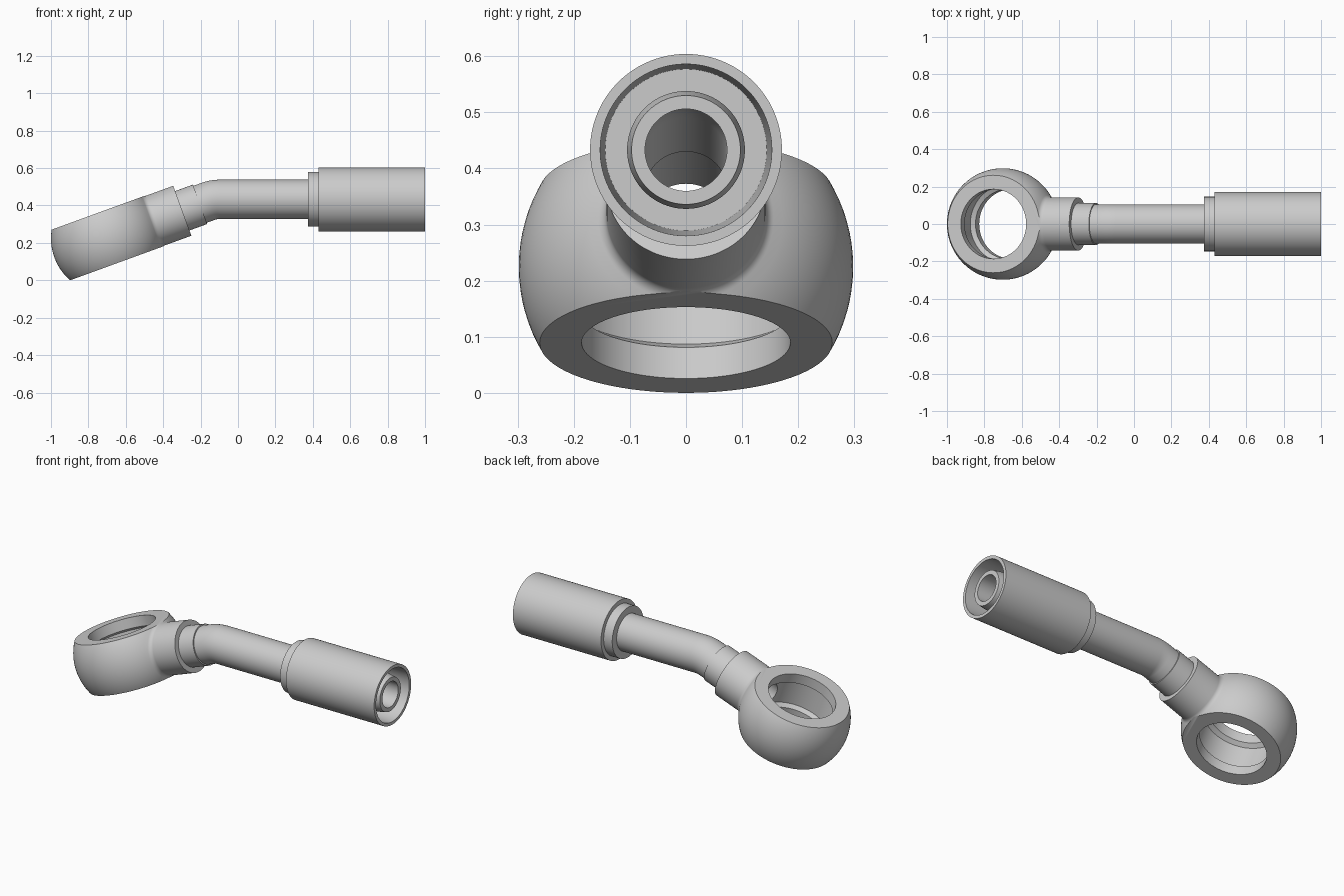
import bpy, bmesh
from math import sin, cos, tan, pi, radians, atan2, sqrt
from mathutils import Vector, Matrix

if "Cube" in bpy.data.objects:
    bpy.data.objects.remove(bpy.data.objects["Cube"])

SIDES = 96
TILT = radians(20)
EYE = Vector((-0.702, 0, 0.2246))      # centre of the ball-shaped eye
AXIS_Z = 0.433                         # height of the straight tube

steel = bpy.data.materials.new("steel_grey")
steel.use_nodes = True
grey = (0.6, 0.6, 0.6, 1)
steel.diffuse_color = grey
steel.node_tree.nodes["Principled BSDF"].inputs["Base Color"].default_value = grey


def direction(angle):
    return Vector((cos(angle), 0, sin(angle)))


def skin(name, rings, closed=True):
    """Skin circular rings given as (centre, heading, radius)."""
    bm = bmesh.new()
    loops = []
    for centre, angle, radius in rings:
        up = Vector((-sin(angle), 0, cos(angle)))
        side = Vector((0, 1, 0))
        loops.append([bm.verts.new(centre + radius * (side * cos(2 * pi * i / SIDES)
                                                      + up * sin(2 * pi * i / SIDES)))
                      for i in range(SIDES)])
    pairs = list(zip(loops, loops[1:]))
    if closed:
        pairs.append((loops[-1], loops[0]))
    else:
        bm.faces.new(loops[0])
        bm.faces.new(loops[-1])
    for a, b in pairs:
        for i in range(SIDES):
            j = (i + 1) % SIDES
            bm.faces.new((a[i], a[j], b[j], b[i]))
    bmesh.ops.recalc_face_normals(bm, faces=bm.faces)
    mesh = bpy.data.meshes.new(name)
    bm.to_mesh(mesh)
    bm.free()
    mesh.materials.append(steel)
    obj = bpy.data.objects.new(name, mesh)
    bpy.context.collection.objects.link(obj)
    return obj


def lathe(name, profile, origin, angle, closed=True):
    """Turn a profile of (distance, radius) about an axis."""
    return skin(name, [(origin + direction(angle) * t, angle, r) for t, r in profile], closed)


def cut(obj, cutter, operation):
    cutter.hide_render = True
    mod = obj.modifiers.new("cut", "BOOLEAN")
    mod.object, mod.operation, mod.solver = cutter, operation, "EXACT"
    bpy.context.view_layer.objects.active = obj
    bpy.ops.object.modifier_apply(modifier=mod.name)
    bpy.data.objects.remove(cutter)


# Eye: ball blended by a fillet into a round neck
ball_r, neck_r, fillet = 0.298, 0.142, 0.03
fillet_x = sqrt((ball_r + fillet) ** 2 - (neck_r + fillet) ** 2)
touch = atan2(neck_r + fillet, fillet_x)
profile = []
for i in range(41):
    a = pi - 0.02 + (touch - pi + 0.02) * i / 40
    profile.append((ball_r * cos(a), ball_r * sin(a)))
for i in range(1, 9):
    a = pi + touch + (pi / 2 - touch) * i / 8
    profile.append((fillet_x + fillet * cos(a), neck_r + fillet + fillet * sin(a)))
profile.append((0.43, neck_r))
eye = lathe("banjo_eye", profile, EYE, TILT, closed=False)

# Flat top and bottom of the eye
slab = lathe("slab_cutter", [(-0.144, 0.8), (0.144, 0.8)], EYE, TILT + pi / 2, closed=False)
cut(eye, slab, "INTERSECT")

# Through bore with an inner groove, and the passage into the neck
half = [(0.07, 0.21), (0.085, 0.186), (0.25, 0.186)]
bore = [(-h, r) for h, r in reversed(half)] + half
cut(eye, lathe("bore_cutter", bore, EYE, TILT + pi / 2, closed=False), "DIFFERENCE")
cut(eye, lathe("passage_cutter", [(0.1, 0.09), (0.5, 0.09)], EYE, TILT, closed=False), "DIFFERENCE")

# Collar between the neck and the tube
collar = lathe("neck_collar", [(0.4, 0.112), (0.531, 0.112), (0.531, 0.08), (0.4, 0.08)], EYE, TILT)

# Bent hollow tube
bend_r = 0.18
corner = EYE + direction(TILT) * ((AXIS_Z - EYE.z) / sin(TILT))
reach = bend_r * tan(TILT / 2)
start = corner - direction(TILT) * reach
path = [(EYE + direction(TILT) * 0.4, TILT)]
for i in range(13):
    a = TILT * (1 - i / 12)
    pivot = corner + Vector((reach, 0, -bend_r))
    path.append((pivot + bend_r * Vector((-sin(a), 0, cos(a))), a))
path.append((Vector((0.5, 0, AXIS_Z)), 0))
tube = skin("bent_tube", [(p, a, 0.105) for p, a in path]
            + [(p, a, 0.073) for p, a in reversed(path)])

# Crimp sleeve with its shoulder and open socket
line = Vector((0, 0, AXIS_Z))
sleeve = lathe("crimp_sleeve", [(0.375, 0.09), (0.375, 0.146), (0.43, 0.146), (0.43, 0.171),
                                (1.0, 0.171), (1.0, 0.153), (0.48, 0.144), (0.48, 0.09)], line, 0)

# Inner hose nipple
nipple = lathe("hose_nipple", [(0.45, 0.105), (0.94, 0.105), (0.985, 0.097),
                               (0.985, 0.073), (0.45, 0.073)], line, 0)

# Smooth shading with crisp machined edges
for obj in (eye, collar, tube, sleeve, nipple):
    bpy.ops.object.select_all(action="DESELECT")
    obj.select_set(True)
    bpy.context.view_layer.objects.active = obj
    bpy.ops.object.shade_smooth_by_angle(angle=radians(30))
